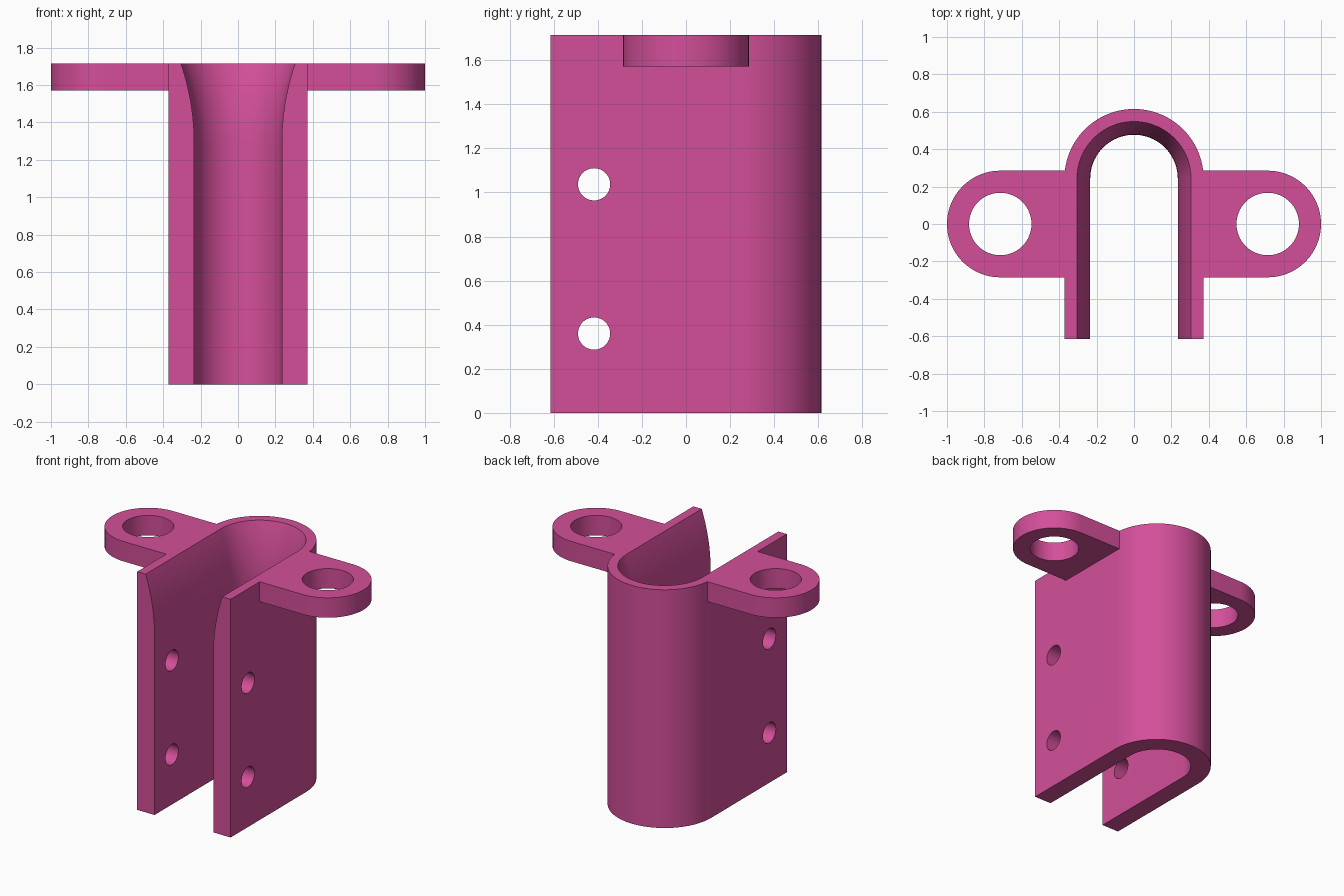
import bpy, bmesh, math

if "Cube" in bpy.data.objects:
    bpy.data.objects.remove(bpy.data.objects["Cube"])

H, OUT, IN_LOW, IN_TOP = 1.715, 0.372, 0.234, 0.305   # height, outer and inner radii
CY, FRONT = 0.243, -0.615                            # bend centre, open front edge
FLARE_Z = 1.29                                       # where the inside starts to widen
SEG = 48

pink = bpy.data.materials.new("pink")
pink.diffuse_color = (0.65, 0.078, 0.32, 1)
pink.use_nodes = True
pink.node_tree.nodes["Principled BSDF"].inputs["Base Color"].default_value = pink.diffuse_color


def make_object(name, bm):
    bmesh.ops.recalc_face_normals(bm, faces=bm.faces)
    mesh = bpy.data.meshes.new(name)
    bm.to_mesh(mesh)
    bm.free()
    mesh.materials.append(pink)
    ob = bpy.data.objects.new(name, mesh)
    bpy.context.collection.objects.link(ob)
    return ob


def u_path(r):
    arc = [(r * math.cos(math.pi * i / SEG), CY + r * math.sin(math.pi * i / SEG))
           for i in range(SEG + 1)]
    return [(r, FRONT)] + arc + [(-r, FRONT)]


def cylinder_cutter(name, r, depth, loc, rot=(0, 0, 0)):
    bpy.ops.mesh.primitive_cylinder_add(vertices=64, radius=r, depth=depth,
                                        location=loc, rotation=rot)
    ob = bpy.context.object
    ob.name = name
    ob.data.materials.append(pink)
    return ob


def combine(target, other, operation):
    mod = target.modifiers.new(operation.lower(), 'BOOLEAN')
    mod.object, mod.operation, mod.solver = other, operation, 'EXACT'
    bpy.context.view_layer.objects.active = target
    bpy.ops.object.modifier_apply(modifier=mod.name)
    bpy.data.objects.remove(other)


# U-shaped channel: a closed cross-section (outer, inner) swept along its U path
section = [(OUT, 0), (OUT, H)]
steps = 12
big_r = ((H - FLARE_Z) ** 2 + (IN_TOP - IN_LOW) ** 2) / (2 * (IN_TOP - IN_LOW))
for i in range(steps, -1, -1):
    dz = (H - FLARE_Z) * i / steps
    section.append((IN_LOW + big_r - math.sqrt(big_r ** 2 - dz ** 2), FLARE_Z + dz))
section.append((IN_LOW, 0))

bm = bmesh.new()
rails = [[bm.verts.new((x, y, z)) for x, y in u_path(r)] for r, z in section]
for a, b in zip(rails, rails[1:] + rails[:1]):
    for i in range(len(a) - 1):
        bm.faces.new((a[i], a[i + 1], b[i + 1], b[i]))
for end in (0, -1):
    bm.faces.new([rail[end] for rail in rails])
bracket = make_object("bracket", bm)

# Mounting ears with rounded ends and a large hole
EAR_X, EAR_R, EAR_Z = 0.715, 0.285, 1.572
for side in (-1, 1):
    bm = bmesh.new()
    pts = [(0.34, -EAR_R)]
    pts += [(EAR_X + EAR_R * math.sin(math.pi * i / SEG), -EAR_R * math.cos(math.pi * i / SEG))
            for i in range(SEG + 1)]
    pts.append((0.34, EAR_R))
    face = bm.faces.new([bm.verts.new((side * x, y, EAR_Z)) for x, y in pts])
    top = bmesh.ops.extrude_face_region(bm, geom=[face])["geom"]
    bmesh.ops.translate(bm, vec=(0, 0, H - EAR_Z),
                        verts=[v for v in top if isinstance(v, bmesh.types.BMVert)])
    ear = make_object("ear", bm)
    combine(ear, cylinder_cutter("ear_hole", 0.167, 0.5, (side * EAR_X, 0, 1.64)), 'DIFFERENCE')
    combine(bracket, ear, 'UNION')

# Cross bolt holes through both walls
for z in (0.36, 1.037):
    combine(bracket, cylinder_cutter("bolt_hole", 0.073, 2, (0, -0.417, z),
                                     (0, math.pi / 2, 0)), 'DIFFERENCE')

bpy.ops.object.select_all(action='DESELECT')
bracket.select_set(True)
bpy.context.view_layer.objects.active = bracket
bpy.ops.object.shade_smooth_by_angle(angle=math.radians(30))
